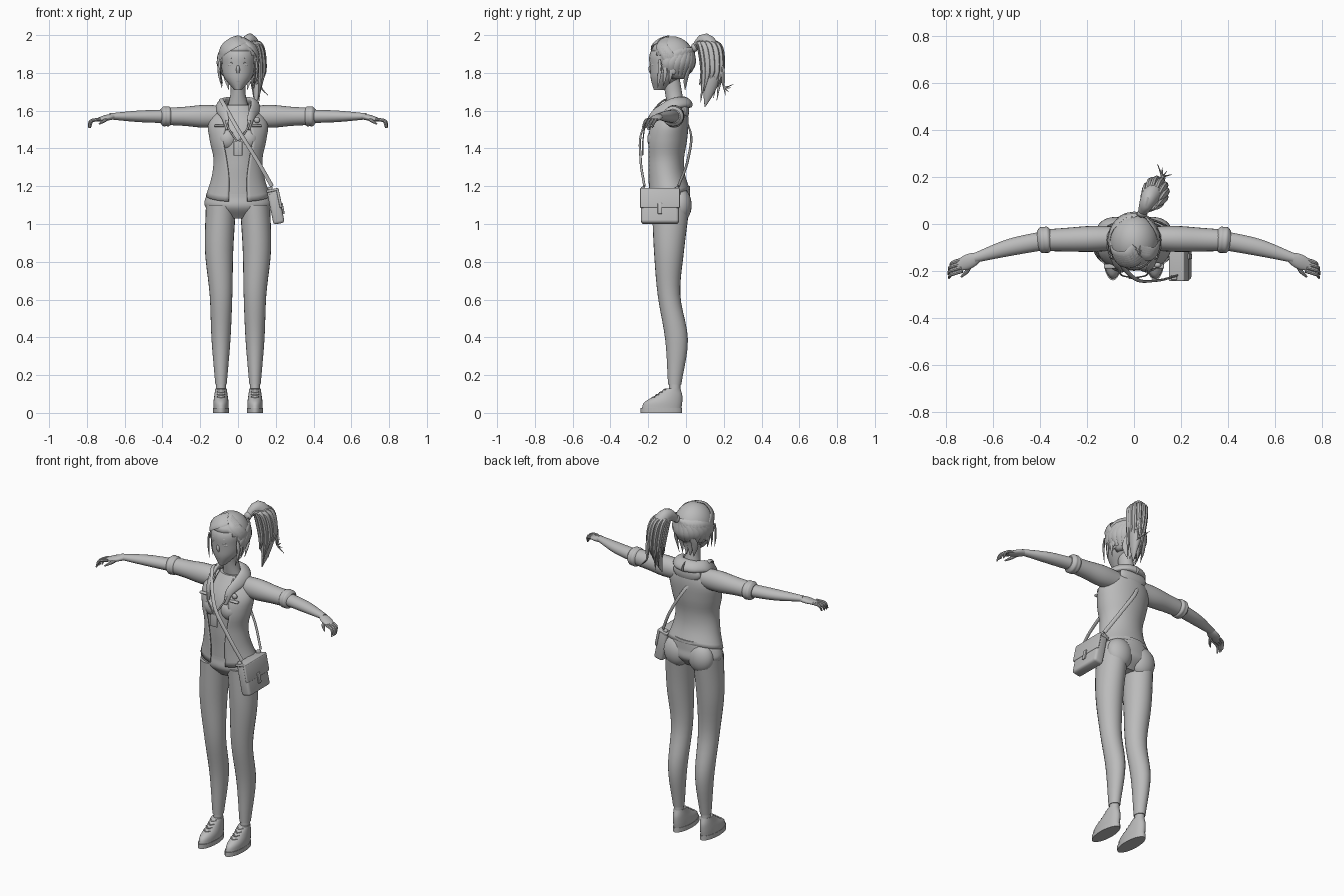
import bpy, bmesh, math, random
from mathutils import Vector, Matrix

random.seed(4)
old_cube = bpy.data.objects.get("Cube")
if old_cube:
    bpy.data.objects.remove(old_cube)

grey = bpy.data.materials.new("plain grey")
grey.use_nodes = True
grey.diffuse_color = (.5, .5, .5, 1)
grey.node_tree.nodes["Principled BSDF"].inputs["Base Color"].default_value = grey.diffuse_color
X, Y, Z = Matrix.Identity(3)
parts = []


def finish(name, bm, mirror=False):
    bmesh.ops.recalc_face_normals(bm, faces=bm.faces)
    mesh = bpy.data.meshes.new(name)
    bm.to_mesh(mesh)
    bm.free()
    mesh.materials.append(grey)
    part = bpy.data.objects.new(name, mesh)
    bpy.context.collection.objects.link(part)
    if mirror:
        part.modifiers.new("mirror", 'MIRROR')
    parts.append(part)
    return part


def mix(keys, t):
    """Smooth value at t from evenly spaced keys, or a constant."""
    if not isinstance(keys, (tuple, list)):
        return keys
    last = len(keys) - 1
    i = min(int(t * last), last - 1)
    f = t * last - i
    b, c = keys[i], keys[i + 1]
    a = keys[i - 1] if i else b + b - c
    d = keys[i + 2] if i + 2 <= last else c + c - b
    return b + f / 2 * (c - a + f * (2 * a - 5 * b + 4 * c - d + f * (3 * (b - c) + d - a)))


def loft(name, x, y, z, width, depth, up=Y, level=False, centre=None, gap=None,
         sides=24, rings=20, mirror=False):
    """Sweep an ellipse along a path; every argument may be a list of keys."""
    bm = bmesh.new()
    loops = []

    def point(t):
        return Vector((mix(x, t), mix(y, t), mix(z, t)))

    for i in range(rings + 1):
        t = i / rings
        here = point(t)
        along = Z if level else (point(min(t + .01, 1)) - point(max(t - .01, 0))).normalized()
        out = here - centre if centre else up
        back = (out - along * out.dot(along)).normalized()
        side = back.cross(along)
        start = mix(gap, t) if gap else 0
        loop = []
        for k in range(sides + bool(gap)):
            angle = start + (math.tau - 2 * start) * k / sides
            loop.append(bm.verts.new(here + side * mix(width, t) * math.sin(angle)
                                     - back * mix(depth, t) * math.cos(angle)))
        loops.append(loop)
    for low, high in zip(loops, loops[1:]):
        for k in range(sides):
            n = (k + 1) % len(low)
            bm.faces.new((low[k], low[n], high[n], high[k]))
    if not gap:
        bm.faces.new(loops[0])
        bm.faces.new(loops[-1])
    return finish(name, bm, mirror)


def ball(name, place, size, mirror=False):
    bm = bmesh.new()
    bmesh.ops.create_uvsphere(bm, u_segments=24, v_segments=16, radius=1)
    bm.transform(Matrix.LocRotScale(Vector(place), None, Vector(size)))
    return finish(name, bm, mirror)


def box(name, place, size, frame=Matrix(), bevel=.005, mirror=False):
    bm = bmesh.new()
    bmesh.ops.create_cube(bm, size=1)
    bm.transform(Matrix.Diagonal((*size, 1)))
    bmesh.ops.bevel(bm, geom=bm.edges[:], offset=bevel, segments=3, affect='EDGES', profile=.5)
    bm.transform(frame @ Matrix.Translation(place))
    return finish(name, bm, mirror)


def scaled(keys, factor):
    return [key * factor for key in keys]


# Trousers and ankles
loft("hips", 0, -.08, (1.2, 1.03), (.13, .17, .17, .08), (.1, .1, .1, .05), level=True)
ball("seat_of_trousers", (.08, -.03, 1.1), (.08, .06, .09), mirror=True)
loft("trouser_leg", (.09, .1, .09, .09, .09), (-.08, -.09, -.09, -.05, -.06), (1.1, .15),
     (.08, .075, .06, .05, .03), (.1, .08, .06, .06, .035), level=True, mirror=True)
loft("ankle", .09, -.06, (.16, .1), .026, .03, level=True, mirror=True)

# Laced shoes
loft("shoe_sole", .09, -.13, (0, .026), .042, .11, level=True, rings=2, mirror=True)
loft("shoe_upper", .09, (-.13, -.12, -.09, -.07), (.02, .13), (.04, .04, .035, .03),
     (.105, .1, .07, .04), level=True, mirror=True)
for i in range(4):
    y, z = mix((-.18, -.12), i / 3), mix((.08, .12), i / 3)
    for cross in (-.005, .005):
        loft("shoe_lace", (.07, .09, .11), (y + .015, y, y + .015), (z - cross, z, z + cross),
             .004, .004, up=Z, sides=6, rings=6, mirror=True)

# Shirt, bust and neck share the torso profile with the jacket
torso_y = (-.09, -.11, -.1, -.06)
torso_width = (.17, .14, .13, .15, .155, .08)
torso_depth = (.11, .1, .1, .11, .1, .06)
loft("shirt", 0, torso_y, (1.16, 1.63), scaled(torso_width, .85), scaled(torso_depth, .85), level=True)
ball("bust", (.055, -.155, 1.45), (.055, .05, .06), mirror=True)
loft("neck", 0, (-.05, -.08), (1.6, 1.78), (.06, .04, .04), .045, level=True)

# Open jacket whose hem drops towards the front
jacket = loft("jacket", 0, torso_y, (1.15, 1.64), torso_width, torso_depth, level=True,
              gap=(.3, .35, .5, .55, .4, .8), sides=48)
for v in jacket.data.vertices:
    v.co.z += (v.co.y + .09) * max(0, 1.3 - v.co.z) * 2
cloth = jacket.modifiers.new("thickness", 'SOLIDIFY')
cloth.thickness = .008
loft("folded_hood", (.055, .07, .09, .09, .05, 0), (-.2, -.18, -.12, -.06, -.01, 0),
     (1.5, 1.57, 1.61, 1.64, 1.645, 1.645), (.01, .025, .035, .035, .04), (.006, .015, .024),
     centre=Vector((0, -.06, 1.56)), mirror=True)
ball("hood_back", (0, -.01, 1.6), (.09, .027, .05))
box("chest_pocket_flap", (.1, -.18, 1.52), (.055, .02, .012), mirror=True)
ball("round_badge", (.1, -.175, 1.55), (.016, .012, .016))

# Sleeves, rolled cuffs and forearms
loft("sleeve", (.07, .4), (-.06, -.07), 1.57, (.05, .055, .05, .045), (.055, .06, .05, .045), up=Z, mirror=True)
cuff = (.04, .055, .055, .055, .04)
loft("rolled_cuff", (.35, .41), (-.065, -.07), 1.57, cuff, scaled(cuff, .95), up=Z, mirror=True)
loft("forearm", (.38, .68), (-.07, -.1, -.145), 1.57, (.04, .036, .02), (.036, .03, .016), up=Z, mirror=True)

# Hands with slightly curled fingers
loft("palm", (.66, .75), (-.14, -.18), (1.57, 1.55), (.02, .03, .03, .02), (.016, .015, .008), up=Z, mirror=True)
for i in range(4):
    y = mix((-.2, -.15), i / 3)
    tip = .77 + .02 * math.sin(1 + i / 2)
    loft("finger", (.73, tip - .01, tip), (y, y - .015, y - .03), (1.555, 1.545, 1.51),
         (.008, .008, .004), (.008, .008, .004), sides=8, rings=10, mirror=True)
loft("thumb", (.69, .71, .735), (-.16, -.2, -.225), (1.56, 1.53), (.01, .009, .004), (.01, .009, .004),
     up=Z, sides=8, rings=10, mirror=True)

# Head and face
loft("head", 0, (-.14, -.1, -.09, -.08), (1.71, 1.98), (.02, .075, .09, .09, .04),
     (.03, .08, .1, .1, .05), level=True)
loft("nose", 0, (-.18, -.19, -.185), (1.85, 1.795), (.006, .008, .01, .006), (.005, .009, .004), sides=12)
ball("eye", (.036, -.17, 1.843), (.018, .012, .011), mirror=True)
ball("iris", (.035, -.18, 1.843), (.008, .004, .01), mirror=True)
for name, height in (("eyelid", 1.845), ("eyebrow", 1.87)):
    loft(name, (.014, .06), (-.186, -.184, -.164), (height, height + .01, height), (.002, .003, .001), .003,
         up=Z, sides=8, rings=8, mirror=True)
for name, height in (("upper_lip", 1.766), ("lower_lip", 1.757)):
    ball(name, (0, -.175, height), (.018, .009, .005))
ball("ear", (.09, -.07, 1.82), (.01, .02, .03), mirror=True)

# Hair shell, cut away over the face
skull, skull_size = Vector((0, -.075, 1.87)), Vector((.106, .12, .124))


def scalp(turn, rise, lift=1):
    turn, rise = math.radians(turn), math.radians(rise)
    ray = Vector((math.sin(turn) * math.cos(rise), -math.cos(turn) * math.cos(rise), math.sin(rise)))
    return skull + skull_size * ray * lift


def lock(name, points, width):
    loft(name, *zip(*points), scaled((.6, 1, 1, .6, .1), width), scaled((.6, 1, 1, .6, .1), .006),
         centre=skull, sides=8, rings=12)


shell = ball("hair_shell", skull, skull_size)
bm = bmesh.new()
bm.from_mesh(shell.data)
face_area = []
for f in bm.faces:
    spot = f.calc_center_median()
    if spot.z < 1.92 - max(0, min(.15, 1.6 * (spot.y + .16))):
        face_area.append(f)
bmesh.ops.delete(bm, geom=face_area, context='FACES')
bm.to_mesh(shell.data)
bm.free()
shell.modifiers.new("thickness", 'SOLIDIFY').thickness = .01

# Swept fringe, combed sides and loose locks
hair_root = Vector((.035, .045, 1.935))
for i in range(6):
    lock("fringe_lock", [scalp(30 - i * 4, 50 + i * 6, 1.02), scalp(-i * 5 - 8, 40 + i * 3, 1.04),
                         scalp(-i * 5 - 40, 20 + i * 2, 1.05), scalp(-i * 5 - 75, i * 2 - 5, 1.03)], .022)
for i in range(4):
    lock("left_fringe_lock", [scalp(30 + i * 5, 60 + i * 4), scalp(50 + i * 5, 35, 1.04),
                              scalp(70 + i * 6, 10, 1.04), scalp(75 + i * 8, -25)], .02)
for i in range(15):
    turn = 75 + i * 15
    lock("combed_lock", [scalp(turn, random.uniform(-45, -30)), scalp(turn, -8, 1.02),
                         scalp(mix((turn, 165), .4), 20, 1.03), hair_root], .02)
for side in (-1, 1):
    for i in range(3):
        x, y = side * (.095 - .003 * i), -.14 + .03 * i
        lock("loose_lock", [(x, y, 1.87), (x * 1.05, y, 1.8), (x * .9, y - .01, 1.72 + .01 * i)], .011)
for i in range(5):
    x = mix((-.06, .06), i / 4)
    lock("nape_lock", [(x, .02, 1.83), (x, 0, 1.77), (x * .8, -.005, 1.71)], .018)

# Ponytail with outer locks and stray wisps
ball("hair_tie", hair_root, (.022, .018, .024))
loft("ponytail", (.03, .06, .09, .1, .1, .09), (.04, .1, .14, .14, .12, .1), (1.93, 1.97, 1.9, 1.8, 1.7, 1.62),
     (.015, .04, .05, .05, .03, .002), (.015, .035, .045, .04, .02, .002), up=X)
for i in range(12):
    c, s = math.cos(i * math.tau / 12) * .04, math.sin(i * math.tau / 12) * .05
    loft("ponytail_lock", (.04, .08 + c, .1 + c, .1 + c / 2), (.05, .12 + s, .14 + s, .12 + s),
         (1.94, 1.95, 1.82, random.uniform(1.63, 1.75)), (.006, .015, .015, .001), (.006, .012, .012, .001),
         up=X, sides=8)
for i in range(4):
    loft("ponytail_wisp", (.08, .12, .12, .1 + .02 * i), (.13, .19, .2, .255 - .015 * i),
         (1.95, 1.83, 1.73, 1.74 - .02 * i), (.008, .012, .006, .001), (.008, .012, .006, .001), up=X, sides=6)

# Shoulder bag, leaning out from the hip
lean = Matrix.Translation((.2, -.138, 1.09)) @ Matrix.Rotation(-.2, 4, 'Y')
box("bag_body", (0, 0, 0), (.06, .2, .18), lean, bevel=.015)
box("bag_flap", (.027, 0, .04), (.014, .21, .1), lean)
box("bag_lid", (0, 0, .09), (.066, .21, .014), lean)
box("bag_clasp", (.035, 0, -.015), (.01, .024, .06), lean, bevel=.004)
for side in (-1, 1):
    box("strap_holder", (-.01, side * .09, .09), (.026, .02, .04), lean)

# Strap up the chest, over the right shoulder and down the back
rise_x, rise_z = (.18, .1, 0, -.09), (1.2, 1.34, 1.5, 1.66)
loft("bag_strap", rise_x + rise_x[-2::-1], (-.22, -.24, -.23, -.1, .02, .01, -.04), rise_z + rise_z[-2::-1],
     .011, .005, centre=Vector((0, -.1, 1.4)), sides=8, rings=40)

# Neck cord and pass card
loft("neck_cord", (.06, .06, 0), (-.13, -.21, -.23), (1.63, 1.53, 1.43), .005, .003, sides=8, mirror=True)
box("pass_card", (0, -.23, 1.4), (.046, .008, .075), bevel=.003)

for part in parts:
    part.select_set(True)
bpy.context.view_layer.objects.active = parts[0]
bpy.ops.object.shade_smooth_by_angle(angle=math.radians(40))
